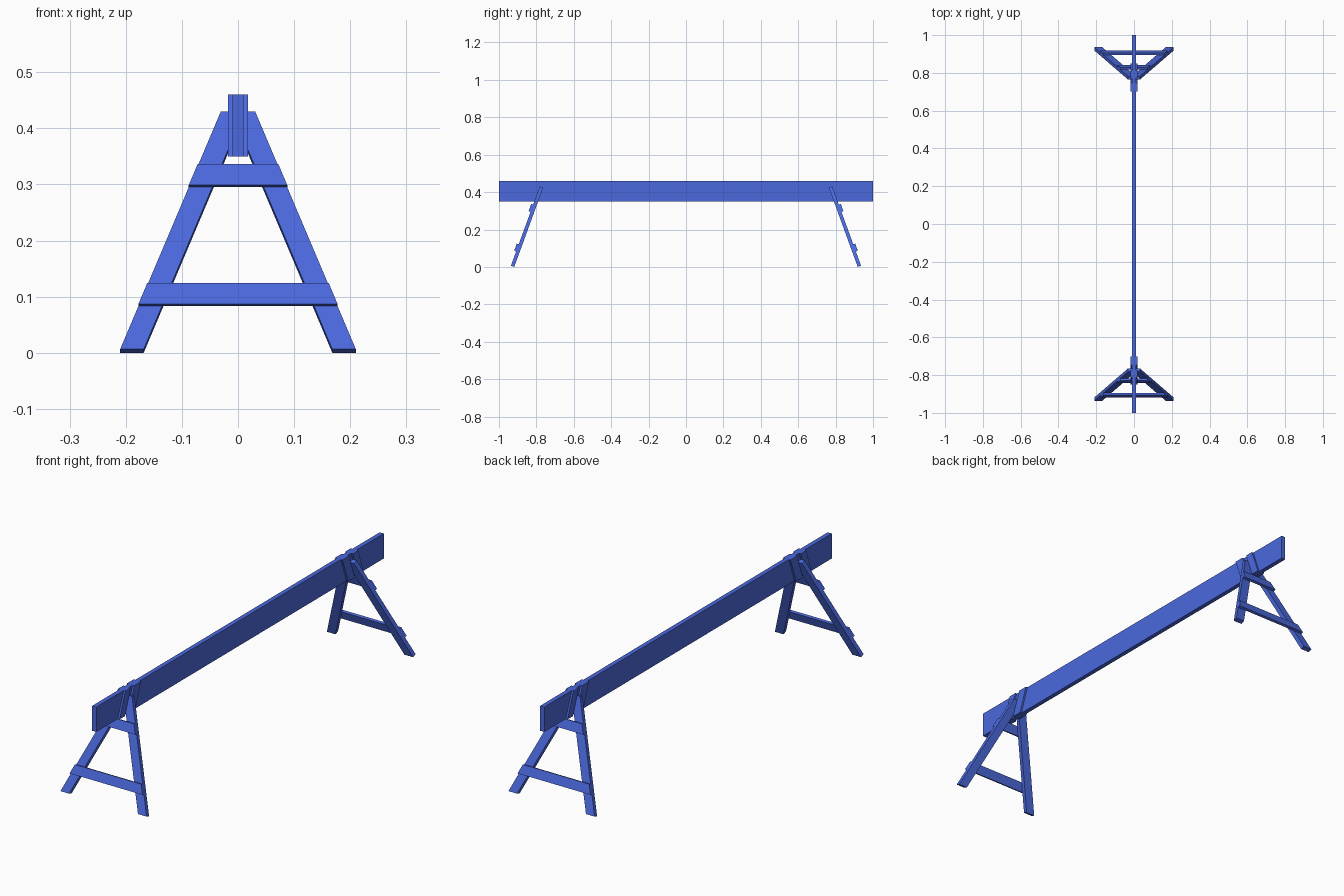
import bpy, bmesh, math
from mathutils import Vector

if "Cube" in bpy.data.objects:
    bpy.data.objects.remove(bpy.data.objects["Cube"])

TILT = math.radians(20)
NORMAL = Vector((0, math.cos(TILT), math.sin(TILT)))  # outward normal of a trestle

mat = bpy.data.materials.new("blue_paint")
mat.diffuse_color = (0.07, 0.14, 0.72, 1)
mat.use_nodes = True
mat.node_tree.nodes["Principled BSDF"].inputs["Base Color"].default_value = mat.diffuse_color


def prism(name, base, offset):
    """Solid made by pushing a planar outline along an offset."""
    bm = bmesh.new()
    a = [bm.verts.new(p) for p in base]
    b = [bm.verts.new(p + offset) for p in base]
    bm.faces.new(a)
    bm.faces.new(b)
    for i in range(len(a)):
        j = (i + 1) % len(a)
        bm.faces.new((a[i], a[j], b[j], b[i]))
    bmesh.ops.recalc_face_normals(bm, faces=bm.faces)
    me = bpy.data.meshes.new(name)
    bm.to_mesh(me)
    bm.free()
    me.materials.append(mat)
    ob = bpy.data.objects.new(name, me)
    bpy.context.collection.objects.link(ob)


def slope_y(z):
    """Depth of the trestle's outer face at height z."""
    return 0.936 - math.tan(TILT) * (z - 0.0065)


def edge_x(z):
    """Outer edge of the splayed leg at height z."""
    return 0.21 - 0.4235 * (z - 0.0065)


def flip(points, sx, sy):
    return [Vector((p[0] * sx, p[1] * sy, p[2])) for p in points]


# Long plank standing on edge
prism("beam", [Vector((-0.01, y, z)) for y, z in
               ((-1, 0.35), (1, 0.35), (1, 0.46), (-1, 0.46))], Vector((0.02, 0, 0)))

for end, sy in (("front", -1), ("back", 1)):
    n = Vector((0, NORMAL.y * sy, NORMAL.z))
    for side, sx in (("left", -1), ("right", 1)):
        # Splayed leg, trimmed against the beam face
        outline = [(0.21, 0.0065), (edge_x(0.43), 0.43), (0.01, 0.43),
                   (0.01, 0.38), (0.168, 0.0065)]
        leg = [(x, slope_y(z), z) for x, z in outline]
        prism(f"{end}_{side}_leg", flip(leg, sx, sy), n * -0.019)

        # Slanted cleats that hold the legs on the beam
        for label, y0, y1 in (("inner", 0.741, 0.787), ("outer", 0.812, 0.85)):
            lean = 0.11 * math.tan(TILT)
            cleat = [(0.01, y0, 0.35), (0.01, y1, 0.35),
                     (0.01, y1 - lean, 0.46), (0.01, y0 - lean, 0.46)]
            prism(f"{end}_{side}_{label}_cleat", flip(cleat, sx, sy), Vector((0.008 * sx, 0, 0)))

    # Cross rails on the outer face of the legs
    for label, z0, z1 in (("lower", 0.083, 0.121), ("upper", 0.295, 0.333)):
        rail = [(s * edge_x(z), slope_y(z), z) for s, z in
                ((-1, z0), (1, z0), (1, z1), (-1, z1))]
        prism(f"{end}_{label}_rail", flip(rail, 1, sy), n * 0.011)
